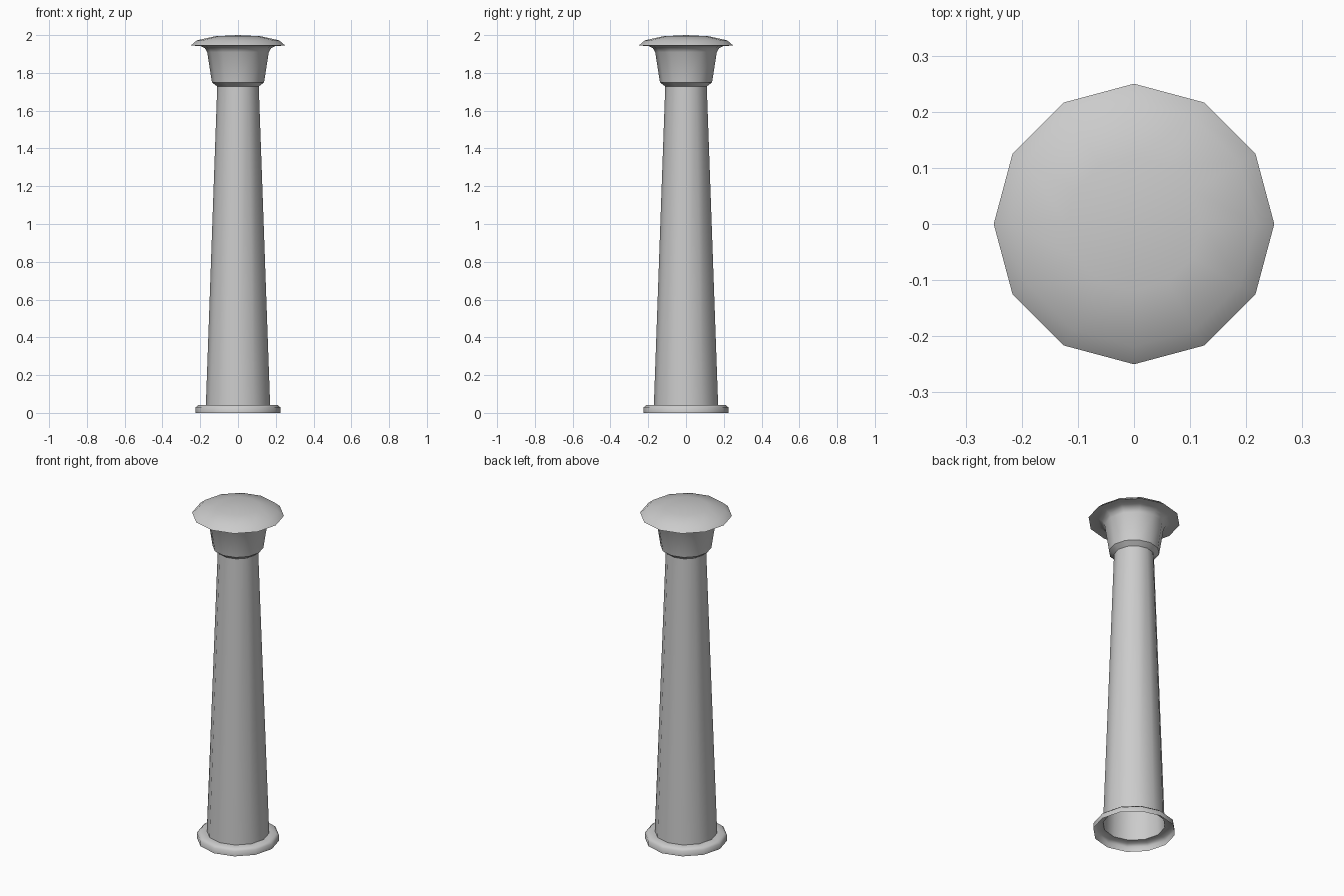
import bpy, bmesh, math
from mathutils import Matrix

cube = bpy.data.objects.get("Cube")
if cube:
    bpy.data.objects.remove(cube)

SIDES = 12

stone = bpy.data.materials.new("grey stone")
stone.use_nodes = True
stone.diffuse_color = (0.6, 0.6, 0.6, 1)
stone.node_tree.nodes["Principled BSDF"].inputs["Base Color"].default_value = (0.6, 0.6, 0.6, 1)


def lathe(name, profile, sharp_angle):
    """Turn a (radius, height) profile, listed bottom to top, about the z axis."""
    bm = bmesh.new()
    verts = [bm.verts.new((r, 0, z)) for r, z in profile]
    edges = [bm.edges.new(pair) for pair in zip(verts, verts[1:])]
    bmesh.ops.spin(bm, geom=verts + edges, cent=(0, 0, 0), axis=(0, 0, 1),
                   angle=2 * math.pi, steps=SIDES)
    bmesh.ops.remove_doubles(bm, verts=bm.verts, dist=0.0005)
    bmesh.ops.recalc_face_normals(bm, faces=bm.faces)
    # Open shells: make sure the surface faces away from the axis
    if sum(f.normal.dot(f.calc_center_median().to_2d().to_3d()) for f in bm.faces) < 0:
        bmesh.ops.reverse_faces(bm, faces=bm.faces)
    mesh = bpy.data.meshes.new(name)
    bm.to_mesh(mesh)
    bm.free()
    mesh.materials.append(stone)
    obj = bpy.data.objects.new(name, mesh)
    bpy.context.collection.objects.link(obj)
    bpy.ops.object.select_all(action='DESELECT')
    obj.select_set(True)
    bpy.context.view_layer.objects.active = obj
    bpy.ops.object.shade_smooth_by_angle(angle=math.radians(sharp_angle))
    return obj


# Hollow foot ring, open underneath
lathe("base_ring", [(0.224, 0), (0.224, 0.03), (0.208, 0.043), (0.17, 0.043)], 60)

# Tapered hollow shaft
lathe("shaft", [(0.17, 0.043), (0.11, 1.728)], 40)

# Bell with a flared lip, closed by a shallow domed cap
lathe("capital", [(0.11, 1.728), (0.138, 1.75), (0.163, 1.91), (0.175, 1.93),
                  (0.198, 1.942), (0.25, 1.945), (0.218, 1.972),
                  (0.12, 1.994), (0, 2.0)], 42)
